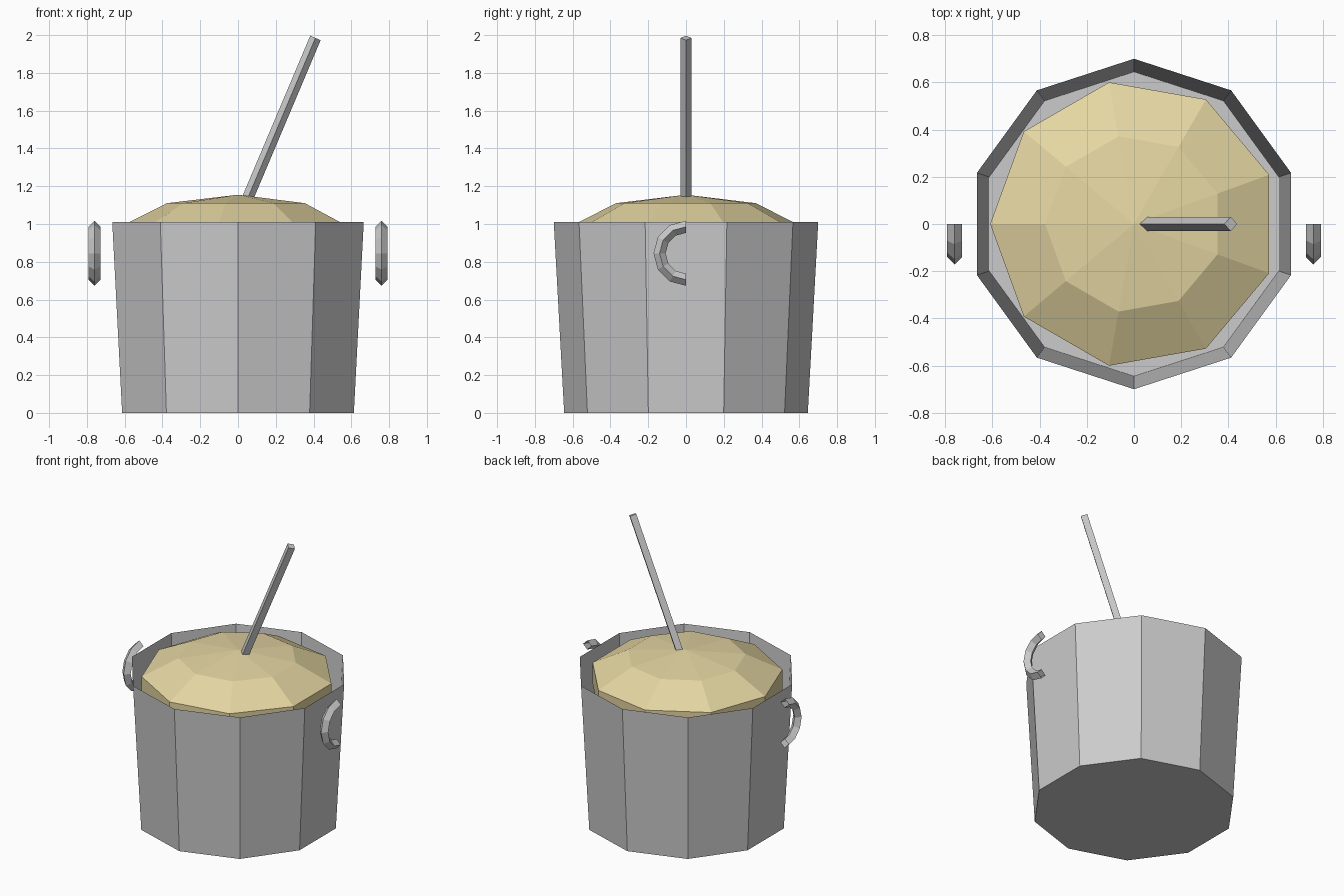
import bpy, bmesh
from math import pi, sin, cos
from mathutils import Matrix, Vector

if "Cube" in bpy.data.objects:
    bpy.data.objects.remove(bpy.data.objects["Cube"])


def add_object(name, bm, mat=None):
    bmesh.ops.recalc_face_normals(bm, faces=bm.faces)
    me = bpy.data.meshes.new(name)
    bm.to_mesh(me)
    bm.free()
    ob = bpy.data.objects.new(name, me)
    bpy.context.collection.objects.link(ob)
    if mat:
        me.materials.append(mat)
    return ob


def ring(bm, r, z, n, start):
    return [bm.verts.new((r * cos(start + 2 * pi * i / n),
                          r * sin(start + 2 * pi * i / n), z)) for i in range(n)]


def bridge(bm, a, b, closed=True):
    n = len(a)
    for i in range(n if closed else n - 1):
        j = (i + 1) % n
        bm.faces.new((a[i], a[j], b[j], b[i]))


# Pot: ten-sided, thin-walled, open at the top
bm = bmesh.new()
low = ring(bm, 0.645, 0, 10, -pi / 2)
top = ring(bm, 0.70, 1.01, 10, -pi / 2)
bm.faces.new(low)
bridge(bm, low, top)
add_object("pot", bm)

# Food: squashed nine-sided ball filling the pot
cream = bpy.data.materials.new("cream")
cream.diffuse_color = (0.78, 0.67, 0.36, 1)
cream.use_nodes = True
cream.node_tree.nodes["Principled BSDF"].inputs["Base Color"].default_value = cream.diffuse_color
bm = bmesh.new()
bmesh.ops.create_uvsphere(bm, u_segments=9, v_segments=5, radius=1)
bm.transform(Matrix.Translation((0, 0, 0.92)) @ Matrix.Rotation(pi, 4, 'Z')
             @ Matrix.Diagonal((0.641, 0.641, 0.235, 1)))
# turn so that one corner points to -x
far = max((v.co for v in bm.verts), key=lambda c: c.xy.length)
corner = max((v for v in bm.verts if v.co.xy.length > 0.6), key=lambda v: -v.co.x)
angle = Vector((-1, 0)).angle_signed(corner.co.xy)
bm.transform(Matrix.Rotation(angle, 4, 'Z'))
add_object("food", bm, cream)

# Spoon handle: four-sided rod leaning to the right
bm = bmesh.new()
length, lean = 1.2, 0.4
low = ring(bm, 0.03, -length, 4, 0)
top = ring(bm, 0.03, 0, 4, 0)
bm.faces.new(low)
bm.faces.new(top)
bridge(bm, low, top)
bm.transform(Matrix.Translation((0.41, 0, 1.985)) @ Matrix.Rotation(lean, 4, 'Y'))
add_object("spoon_handle", bm)

# Side handles: half rings with a diamond section
for side, x in (("left", -0.76), ("right", 0.76)):
    bm = bmesh.new()
    loops = []
    for i in range(7):
        a = pi / 2 + pi * i / 6
        loop = []
        for k in range(4):
            r = 0.14 + 0.032 * cos(k * pi / 2)
            loop.append(bm.verts.new((x + 0.032 * sin(k * pi / 2),
                                      r * cos(a), 0.845 + r * sin(a))))
        loops.append(loop)
    for a, b in zip(loops, loops[1:]):
        bridge(bm, a, b)
    add_object(side + "_handle", bm)
